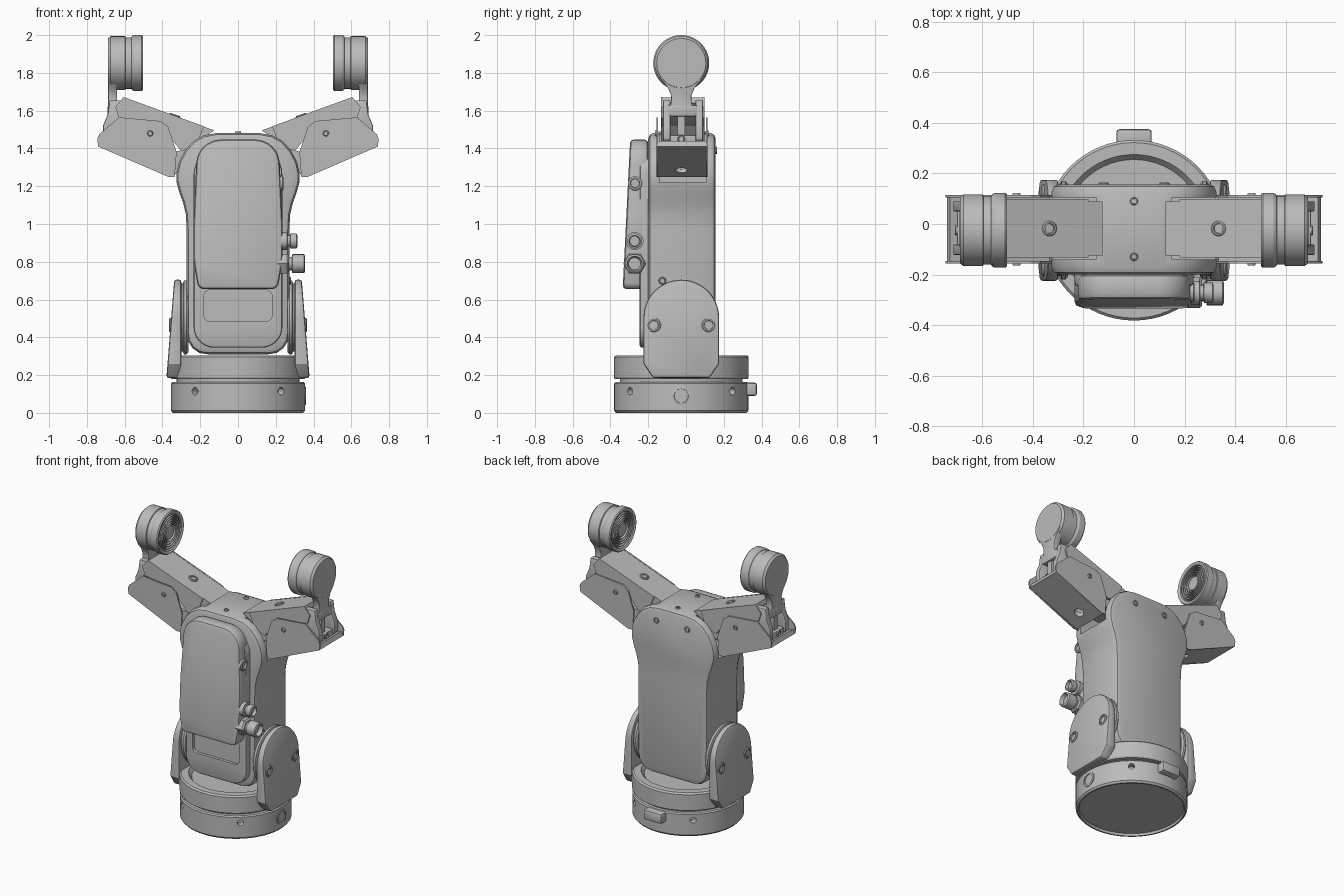
import bpy, bmesh, math
from mathutils import Vector, Matrix

if "Cube" in bpy.data.objects:
    bpy.data.objects.remove(bpy.data.objects["Cube"])

mat = bpy.data.materials.new("machine grey")
mat.use_nodes = True
mat.diffuse_color = (0.5, 0.5, 0.5, 1)
mat.node_tree.nodes["Principled BSDF"].inputs["Base Color"].default_value = (0.5, 0.5, 0.5, 1)
parts = []


def finish(name, bm):
    bmesh.ops.recalc_face_normals(bm, faces=bm.faces)
    me = bpy.data.meshes.new(name)
    bm.to_mesh(me)
    bm.free()
    me.materials.append(mat)
    ob = bpy.data.objects.new(name, me)
    bpy.context.scene.collection.objects.link(ob)
    parts.append(ob)
    return ob


def prism(name, pts, axis, a, b, bevel=0.0, shear=None):
    """Extrude a 2D outline along x (points are y,z), y (x,z) or z (x,y)."""
    place = {"x": lambda p, d: (d, p[0], p[1]),
             "y": lambda p, d: (p[0], d, p[1]),
             "z": lambda p, d: (p[0], p[1], d)}[axis]
    bm = bmesh.new()
    face = bm.faces.new([bm.verts.new(place(p, a)) for p in pts])
    ext = bmesh.ops.extrude_face_region(bm, geom=[face])["geom"]
    bmesh.ops.translate(bm, vec=place((0, 0), b - a),
                        verts=[g for g in ext if isinstance(g, bmesh.types.BMVert)])
    bmesh.ops.recalc_face_normals(bm, faces=bm.faces)
    if bevel:
        sharp = [e for e in bm.edges if e.calc_face_angle(0) > math.radians(40)]
        bmesh.ops.bevel(bm, geom=sharp, offset=bevel, segments=2, profile=0.5,
                        affect="EDGES", clamp_overlap=True)
    if shear:
        for v in bm.verts:
            shear(v.co)
    return finish(name, bm)


def box(name, x, y, z, bevel=0.0):
    return prism(name, [(x[0], z[0]), (x[1], z[0]), (x[1], z[1]), (x[0], z[1])],
                 "y", y[0], y[1], bevel)


def lathe(name, profile, loc=(0, 0, 0), direction=(0, 0, 1), steps=64):
    """Revolve (radius, height) points about a direction."""
    bm = bmesh.new()
    vs = [bm.verts.new((r, 0, h)) for r, h in profile]
    es = [bm.edges.new(p) for p in zip(vs, vs[1:])]
    bmesh.ops.spin(bm, geom=vs + es, cent=(0, 0, 0), axis=(0, 0, 1),
                   angle=math.tau, steps=steps)
    bmesh.ops.remove_doubles(bm, verts=bm.verts, dist=1e-5)
    rot = Vector(direction).to_track_quat("Z", "Y").to_matrix().to_4x4()
    bm.transform(Matrix.Translation(loc) @ rot)
    return finish(name, bm)


def rod(name, r, h, loc, direction, steps=24):
    return lathe(name, [(0, 0), (r, 0), (r, h), (0, h)], loc, direction, steps)


def screw(name, r, loc, direction):
    """Raised ring with a sunken centre."""
    return lathe(name, [(0, -.01), (r, -.01), (r, .004), (r * .85, .008), (r * .65, .008),
                        (r * .6, -.004), (0, -.004)], loc, direction, 24)


def cut(ob, cutter):
    mod = ob.modifiers.new("cut", "BOOLEAN")
    mod.operation, mod.object = "DIFFERENCE", cutter
    bpy.context.view_layer.update()
    me = bpy.data.meshes.new_from_object(ob.evaluated_get(bpy.context.evaluated_depsgraph_get()))
    ob.modifiers.clear()
    ob.data = me
    parts.remove(cutter)
    bpy.data.objects.remove(cutter)


def rounded(corners, n=8):
    """Polygon from (x, z, radius) corners."""
    out = []
    for i, (x, z, r) in enumerate(corners):
        c = Vector((x, z))
        if not r:
            out.append((x, z))
            continue
        u = (Vector(corners[i - 1][:2]) - c).normalized()
        w = (Vector(corners[(i + 1) % len(corners)][:2]) - c).normalized()
        half = u.angle(w) / 2
        mid = c + (u + w).normalized() * r / math.sin(half)
        p, q = c + u * r / math.tan(half) - mid, c + w * r / math.tan(half) - mid
        sweep = p.angle_signed(q)
        for k in range(n + 1):
            out.append(tuple(mid + Matrix.Rotation(-sweep * k / n, 2) @ p))
    return out


def mirrored(half):
    return half + [(-x, z) for x, z in reversed(half)]


CY = -0.025  # centre line of the base and fingers

# Base, swivel ring and rear tab
base = lathe("base", [(0, .015), (.33, .015), (.335, 0), (.345, 0), (.355, .012),
                      (.355, .155), (.348, .163), (0, .163)], (0, CY, 0))
for i in range(5):
    a = math.radians(90 + 72 * i)
    cut(base, rod("hole", .028, .06, (.25 * math.cos(a), CY + .25 * math.sin(a), -.01), (0, 0, 1)))
for a in (-130, -50, 130, 50):
    d = Vector((math.cos(math.radians(a)), math.sin(math.radians(a)), 0))
    cut(base, rod("hole", .02, .08, Vector((0, CY, .115)) + d * .31, d))
lathe("swivel_neck", [(0, .15), (.325, .15), (.325, .2), (0, .2)], (0, CY, 0))
lathe("swivel_ring", [(0, .18), (.352, .18), (.357, .188), (.357, .295), (.347, .305),
                      (.30, .305), (.28, .28), (0, .28)], (0, CY, 0))
box("rear_tab", (-.07, .07), (.30, .375), (.09, .16), .012)
lathe("base_port", [(0, 0), (.05, 0), (.05, .02), (.038, .022), (.036, .008), (.02, .008),
                    (.018, .016), (0, .016)], (.338, CY, .09), (1, 0, 0), 32)

# Tall body shell with flared shoulders
shell = mirrored([(.16, .31), (.205, .318), (.24, .342), (.264, .38), (.272, .43), (.272, .97),
                  (.276, 1.05), (.29, 1.11), (.31, 1.165), (.325, 1.22), (.326, 1.27),
                  (.312, 1.33), (.28, 1.39), (.235, 1.44), (.18, 1.47), (.11, 1.482)])
body = prism("body", shell, "y", -.20, .157, .03)
for s in (1, -1):
    x = sorted((s * .15, s * .5))
    cut(body, box("slot", x, (-.14, .105), (1.22, 1.6)))
    screw("body_rear_screw", .02, (s * .12, .157, 1.39), (0, 1, 0))
for y in (-.13, .09):
    screw("body_top_screw", .016, (0, y, 1.482), (0, 0, 1))

# Front pad with a recessed window
pad = prism("front_pad", rounded([(-.235, .345, .11), (.235, .345, .11), (.235, 1.41, .15),
                                  (-.235, 1.41, .15)]), "y", -.245, -.18, .012)
cut(pad, prism("recess", rounded([(-.18, .485, .03), (.18, .485, .03), (.18, .65, .03),
                                  (-.18, .65, .03)]), "y", -.3, -.225))


# Control box leaning back towards its top
def lean(co):
    if co.y < -.26:
        co.y += (co.z - .66) * .05


prism("control_box", rounded([(-.21, .655, .04), (.21, .655, .04), (.235, .80, .3),
                              (.235, 1.02, .3), (.215, 1.447, .13), (-.215, 1.447, .13),
                              (-.235, 1.02, .3), (-.235, .80, .3)]),
      "y", -.335, -.20, .02, lean)

# Side sockets and button
lathe("upper_socket", [(0, 0), (.047, 0), (.047, .05), (.03, .052), (.03, .065), (.04, .067),
                       (.04, .10), (.03, .105), (.026, .085), (0, .085)],
      (.21, -.272, .91), (1, 0, 0), 24)
lathe("lower_socket_nut", [(0, 0), (.06, 0), (.06, .05), (.05, .06), (0, .06)],
      (.21, -.272, .79), (1, 0, 0), 6)
lathe("lower_socket", [(0, 0), (.035, 0), (.035, .075), (.05, .078), (.05, .14), (.04, .146),
                       (.032, .12), (0, .12)], (.21, -.272, .79), (1, 0, 0), 24)
screw("box_button", .038, (.232, -.27, 1.215), (1, 0, 0))
screw("body_button", .02, (.272, -.125, .70), (1, 0, 0))

arc = [(CY + .2 * math.cos(math.radians(a)), .505 + .2 * math.sin(math.radians(a)))
       for a in range(0, 181, 6)]
ear = [(CY + .2, .26), (CY + .15, .185), (CY - .15, .185), (CY - .2, .26)]

for s, side in ((1, "left"), (-1, "right")):
    def mx(pts):
        return [(s * x, z) for x, z in pts]

    # Hinge ear and its inner disc
    def slope(co):
        if abs(co.x) > .34:
            co.x -= s * (co.z - .2) * .08
    prism(side + "_ear", arc + ear[::-1], "x", s * .30, s * .378, .012, slope)
    lathe(side + "_hinge_disc", [(0, 0), (.185, 0), (.195, .01), (.195, .025), (.18, .03), (.18, .05),
                                 (0, .05)], (s * .262, CY, .505), (s, 0, 0))
    for y in (-.17, .12):
        screw(side + "_ear_screw", .037, (s * .357, y, .465), (s, 0, -.0))

    # Upper finger link: solid core with side plates
    prism(side + "_upper_link", mx([(.125, 1.495), (.165, 1.51), (.605, 1.67), (.615, 1.64),
                                    (.54, 1.56), (.41, 1.52), (.30, 1.385)]), "y", -.125, .09)
    for y in (-.133, .088):
        prism(side + "_upper_plate", mx([(.18, 1.517), (.605, 1.672), (.65, 1.62), (.63, 1.56),
                                         (.41, 1.52), (.30, 1.385), (.22, 1.42)]),
              "y", y, y + .01)
    tilt = Vector((-s * .34, 0, 1)).normalized()
    screw(side + "_upper_link_screw", .03, (s * .335, -.018, 1.572), tilt)
    prism(side + "_inner_link", mx([(.12, 1.40), (.22, 1.41), (.38, 1.37), (.40, 1.29),
                                    (.33, 1.265), (.29, 1.34), (.12, 1.33)]), "y", -.11, .075)

    # Lower finger link: open channel
    lower = [(.63, 1.565), (.735, 1.475), (.745, 1.45), (.74, 1.41), (.37, 1.25), (.335, 1.25),
             (.325, 1.38), (.37, 1.515), (.41, 1.545)]
    for y, f in ((-.157, -.157), (.105, .115)):
        prism(side + "_lower_plate", mx(lower), "y", y, y + .01)
        screw(side + "_lower_pin", .016, (s * .465, f, 1.48), (0, -1 if y < 0 else 1, 0))
    floor = prism(side + "_lower_floor", mx([(.74, 1.41), (.35, 1.248), (.335, 1.28), (.728, 1.44)]),
                  "y", -.155, .113)
    for t in (.25, .65):
        cut(floor, rod("hole", .032, .12, (s * (.36 + .38 * t), CY, 1.20 + .16 * t),
                       (-s * .39, 0, .92)))

    # Fork that carries the fingertip
    for y in (-.122, .05):
        prism(side + "_fork", mx([(.60, 1.655), (.68, 1.655), (.69, 1.58), (.715, 1.52), (.715, 1.45),
                                  (.68, 1.41), (.50, 1.40), (.48, 1.50)]), "y", y, y + .04, .006)
    box(side + "_fork_bridge", sorted((s * .60, s * .69)), (-.10, .06), (1.57, 1.63), .008)
    box(side + "_fork_block", sorted((s * .50, s * .70)), (-.10, .06), (1.41, 1.47), .008)
    box(side + "_fork_tongue", sorted((s * .58, s * .68)), (-.045, -.005), (1.46, 1.58))
    screw(side + "_fork_screw", .02, (s * .70, CY, 1.45), (s, 0, 0))

    # Fingertip neck and round pad with concentric ridges
    prism(side + "_tip_neck", [(-.10, 1.58), (-.08, 1.64), (-.078, 1.68), (-.095, 1.72), (-.14, 1.775),
                               (CY, 1.87), (.09, 1.775), (.045, 1.72), (.028, 1.68), (.03, 1.64),
                               (.05, 1.58)], "x", s * .64, s * .688, .005)
    ridges = [(0, .512), (.045, .512)]
    for k in range(5):
        r = .05 + k * .016
        ridges += [(r, .524), (r + .006, .524), (r + .009, .508), (r + .013, .508)]
    lathe(side + "_tip_pad", ridges + [(.135, .503), (.143, .503), (.148, .51), (.148, .552),
          (.142, .562), (.136, .565), (.136, .595), (.142, .598), (.142, .675), (.13, .689), (0, .689)],
          (0, CY, 1.852), (s, 0, 0))

bpy.ops.object.select_all(action="DESELECT")
for ob in parts:
    ob.select_set(True)
bpy.context.view_layer.objects.active = parts[0]
bpy.ops.object.shade_smooth_by_angle(angle=math.radians(30))
